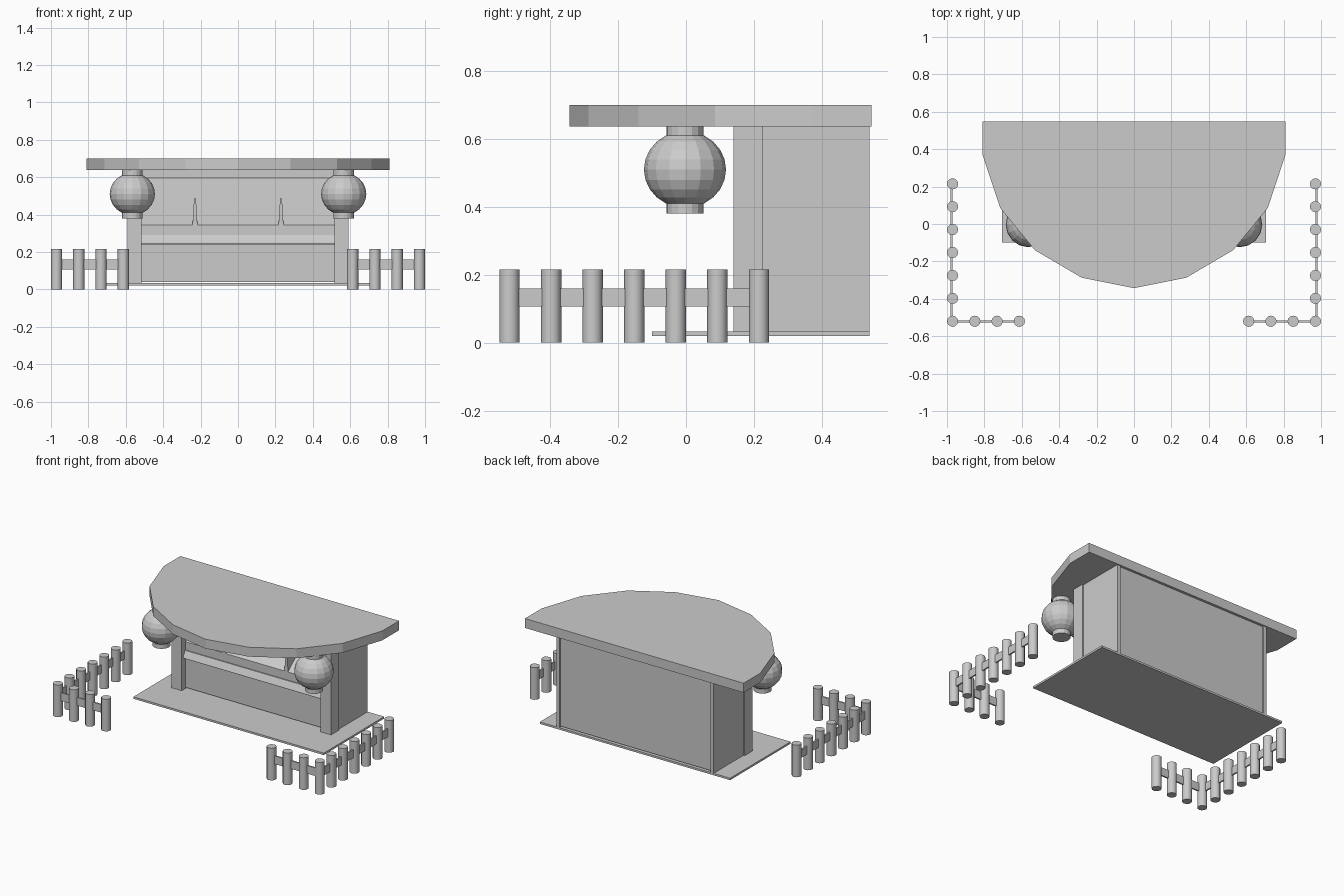
import bpy, bmesh, math

if "Cube" in bpy.data.objects:
    bpy.data.objects.remove(bpy.data.objects["Cube"])


def finish(name, bm):
    bmesh.ops.recalc_face_normals(bm, faces=bm.faces)
    me = bpy.data.meshes.new(name)
    bm.to_mesh(me)
    bm.free()
    ob = bpy.data.objects.new(name, me)
    bpy.context.collection.objects.link(ob)
    return ob


def prism(name, pts, axis, a, b):
    """Extrude a 2D outline from a to b along an axis (outline uses the other two axes in order)."""
    def place(p, h):
        return {'x': (h, p[0], p[1]), 'y': (p[0], h, p[1]), 'z': (p[0], p[1], h)}[axis]
    bm = bmesh.new()
    lo = [bm.verts.new(place(p, a)) for p in pts]
    hi = [bm.verts.new(place(p, b)) for p in pts]
    bm.faces.new(lo)
    bm.faces.new(hi)
    n = len(pts)
    for i in range(n):
        j = (i + 1) % n
        bm.faces.new((lo[i], lo[j], hi[j], hi[i]))
    return finish(name, bm)


def box(name, x0, x1, y0, y1, z0, z1):
    return prism(name, [(x0, y0), (x1, y0), (x1, y1), (x0, y1)], 'z', z0, z1)


def lathe(name, profile, x, y, sides):
    """Revolve an (r, z) profile around a vertical axis, closed top and bottom."""
    bm = bmesh.new()
    rings = []
    for r, z in profile:
        rings.append([bm.verts.new((x + r * math.cos(2 * math.pi * k / sides),
                                    y + r * math.sin(2 * math.pi * k / sides), z))
                      for k in range(sides)])
    for r0, r1 in zip(rings, rings[1:]):
        for k in range(sides):
            m = (k + 1) % sides
            bm.faces.new((r0[k], r0[m], r1[m], r1[k]))
    bm.faces.new(rings[0])
    bm.faces.new(rings[-1])
    return finish(name, bm)


# Roof: straight back, curved front
half = [(0.81, 0.547), (0.81, 0.37), (0.715, 0.085), (0.53, -0.14), (0.28, -0.287)]
outline = half + [(0, -0.343)] + [(-x, y) for x, y in reversed(half)]
prism("roof", outline, 'z', 0.637, 0.70)

# Floor mat and back wall
box("floor", -0.705, 0.705, -0.10, 0.54, 0.02, 0.033)
box("back_wall", -0.565, 0.565, 0.51, 0.53, 0.04, 0.637)

# Counter: front panel, sloped-face ledge, sloping display board with lip
box("counter_panel", -0.54, 0.54, 0.18, 0.20, 0.04, 0.24)
prism("counter_ledge", [(0.155, 0.245), (0.155, 0.25), (0.175, 0.29), (0.22, 0.29), (0.22, 0.245)],
      'x', -0.53, 0.53)
prism("display_board", [(0.182, 0.29), (0.182, 0.345), (0.515, 0.60), (0.515, 0.58), (0.20, 0.29)],
      'x', -0.54, 0.54)
for i, x in enumerate((-0.23, 0.23)):
    prism(f"divider_{i}", [(x - 0.014, 0.33), (x + 0.014, 0.33), (x + 0.005, 0.485), (x - 0.005, 0.485)],
          'y', 0.182, 0.37)

# Lantern profile: caps and a faceted globe between them
globe = [(0.055, 0.38), (0.055, 0.412)]
start, steps = math.radians(-62), 8
for i in range(steps + 1):
    a = start - 2 * start * i / steps
    globe.append((0.121 * math.cos(a), 0.51 + 0.113 * math.sin(a)))
globe += [(0.055, 0.608), (0.055, 0.64)]

for side, s in (("left", -1), ("right", 1)):
    # Stall sides
    x0, x1 = sorted((s * 0.515, s * 0.592))
    box(f"{side}_front_post", x0, x1, 0.14, 0.225, 0.03, 0.637)
    x0, x1 = sorted((s * 0.56, s * 0.583))
    box(f"{side}_wall", x0, x1, 0.22, 0.54, 0.03, 0.637)
    lathe(f"{side}_lantern", globe, s * 0.565, -0.003, 16)

    # L-shaped fence
    spots = [(0.97, -0.52 + 0.1225 * i) for i in range(7)]
    spots += [(0.97 - 0.119 * i, -0.52) for i in range(1, 4)]
    for i, (x, y) in enumerate(spots):
        lathe(f"{side}_fence_post_{i}", [(0.03, 0), (0.03, 0.215)], s * x, y, 12)
    x0, x1 = sorted((s * 0.97, s * 0.98))
    box(f"{side}_side_rail", x0, x1, -0.52, 0.215, 0.106, 0.16)
    x0, x1 = sorted((s * 0.613, s * 0.975))
    box(f"{side}_front_rail", x0, x1, -0.527, -0.517, 0.106, 0.16)

# Round fence posts and lantern sides shade smooth
bpy.ops.object.select_all(action='DESELECT')
for ob in bpy.data.objects:
    if "fence_post" in ob.name:
        ob.select_set(True)
        bpy.context.view_layer.objects.active = ob
bpy.ops.object.shade_smooth_by_angle(angle=math.radians(40))
